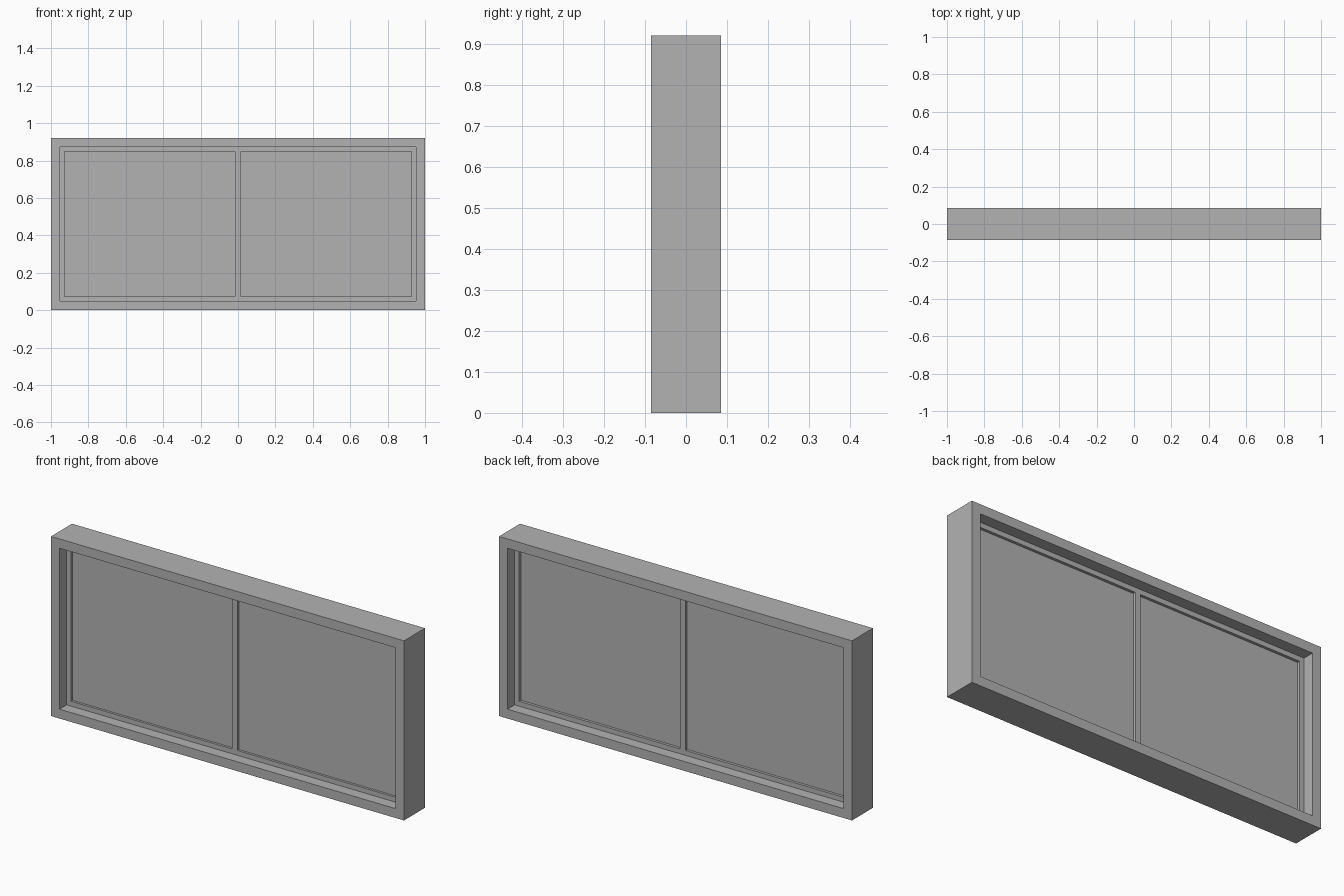
import bpy

# Remove the default cube
cube = bpy.data.objects.get("Cube")
if cube:
    bpy.data.objects.remove(cube, do_unlink=True)

grey = bpy.data.materials.new("plain_grey")
grey.use_nodes = True
colour = (0.45, 0.45, 0.45, 1)
grey.diffuse_color = colour
grey.node_tree.nodes["Principled BSDF"].inputs["Base Color"].default_value = colour


def add_object(name, verts, faces):
    mesh = bpy.data.meshes.new(name)
    mesh.from_pydata(verts, [], faces)
    mesh.materials.append(grey)
    obj = bpy.data.objects.new(name, mesh)
    bpy.context.collection.objects.link(obj)
    return obj


def corners(half_width, bottom, top, y):
    return [(-half_width, y, bottom), (half_width, y, bottom),
            (half_width, y, top), (-half_width, y, top)]


def ring(name, outer, inner, depth):
    """Rectangular frame; outer and inner are (half width, bottom, top)."""
    loops = [corners(*outer, -depth), corners(*inner, -depth),
             corners(*inner, depth), corners(*outer, depth)]
    verts = [v for loop in loops for v in loop]
    faces = []
    for a in range(4):
        b = (a + 1) % 4
        for i in range(4):
            j = (i + 1) % 4
            faces.append((a * 4 + i, a * 4 + j, b * 4 + j, b * 4 + i))
    return add_object(name, verts, faces)


def block(name, half_width, bottom, top, front, back):
    verts = corners(half_width, bottom, top, front) + corners(half_width, bottom, top, back)
    faces = [(0, 1, 2, 3), (7, 6, 5, 4)]
    faces += [(i, i + 4, (i + 1) % 4 + 4, (i + 1) % 4) for i in range(4)]
    return add_object(name, verts, faces)


# Nested rectangles from the outside in
HEIGHT = 0.92
outer, opening, pane = [(1 - m, m, HEIGHT - m) for m in (0, 0.048, 0.073)]

ring("outer_frame", outer, opening, 0.085)
ring("inner_sash", opening, pane, 0.027)

# Upright dividing the two panes, flush with the sash
block("centre_mullion", 0.015, pane[1], pane[2], -0.027, 0.027)

# Panes either side of the upright
for side, name in ((1, "left_pane"), (-1, "right_pane")):
    half = (pane[0] - 0.015) / 2
    obj = block(name, half, pane[1], pane[2], -0.015, 0.013)
    obj.location.x = side * (0.015 + half)
